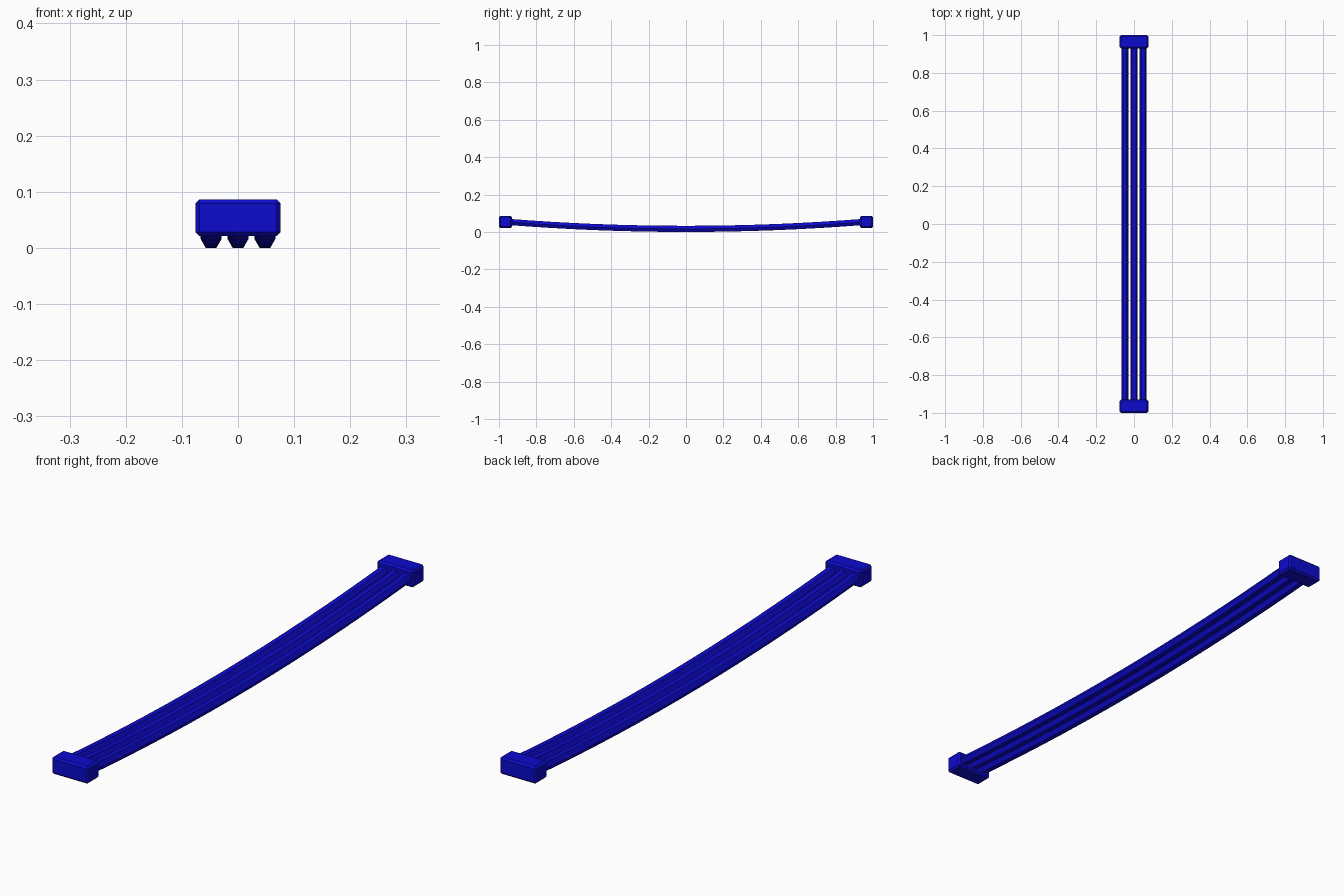
import bpy
import bmesh
from math import cos, sin, tau

if "Cube" in bpy.data.objects:
    bpy.data.objects.remove(bpy.data.objects["Cube"], do_unlink=True)

BLUE = (0.004, 0.003, 0.62, 1)
blue = bpy.data.materials.new("cable blue")
blue.use_nodes = True
blue.diffuse_color = BLUE
blue.node_tree.nodes["Principled BSDF"].inputs["Base Color"].default_value = BLUE

RADIUS, SIDES, SEGMENTS = 0.019, 6, 16
HALF_SPAN, SAG = 0.96, 0.038
BASE_Z = RADIUS * sin(tau / SIDES)


def finish(name, bm):
    """Turn a bmesh into a named blue object."""
    bmesh.ops.recalc_face_normals(bm, faces=bm.faces)
    mesh = bpy.data.meshes.new(name)
    bm.to_mesh(mesh)
    bm.free()
    mesh.materials.append(blue)
    obj = bpy.data.objects.new(name, mesh)
    bpy.context.collection.objects.link(obj)
    return obj


def cable(name, x):
    """Hexagonal strand sagging between the two connectors."""
    bm = bmesh.new()
    rings = []
    for i in range(SEGMENTS + 1):
        t = 2 * i / SEGMENTS - 1
        z = BASE_Z + SAG * t * t
        rings.append([bm.verts.new((x + RADIUS * cos(tau * k / SIDES), t * HALF_SPAN,
                                    z + RADIUS * sin(tau * k / SIDES)))
                      for k in range(SIDES)])
    for a, b in zip(rings, rings[1:]):
        for k in range(SIDES):
            n = (k + 1) % SIDES
            bm.faces.new((a[k], a[n], b[n], b[k]))
    bm.faces.new(rings[0])
    bm.faces.new(rings[-1])
    finish(name, bm)


def connector(name, y):
    """Chamfered end block."""
    bm = bmesh.new()
    bmesh.ops.create_cube(bm, size=1)
    bmesh.ops.scale(bm, vec=(0.152, 0.07, 0.065), verts=bm.verts)
    bmesh.ops.translate(bm, vec=(0, y, 0.0535), verts=bm.verts)
    bmesh.ops.bevel(bm, geom=bm.edges[:], offset=0.007, segments=1, affect='EDGES')
    finish(name, bm)


# Three parallel strands
for label, x in (("right", -0.048), ("middle", 0), ("left", 0.048)):
    cable(label + "_cable", x)

# End blocks
connector("front_connector", -0.965)
connector("back_connector", 0.965)
